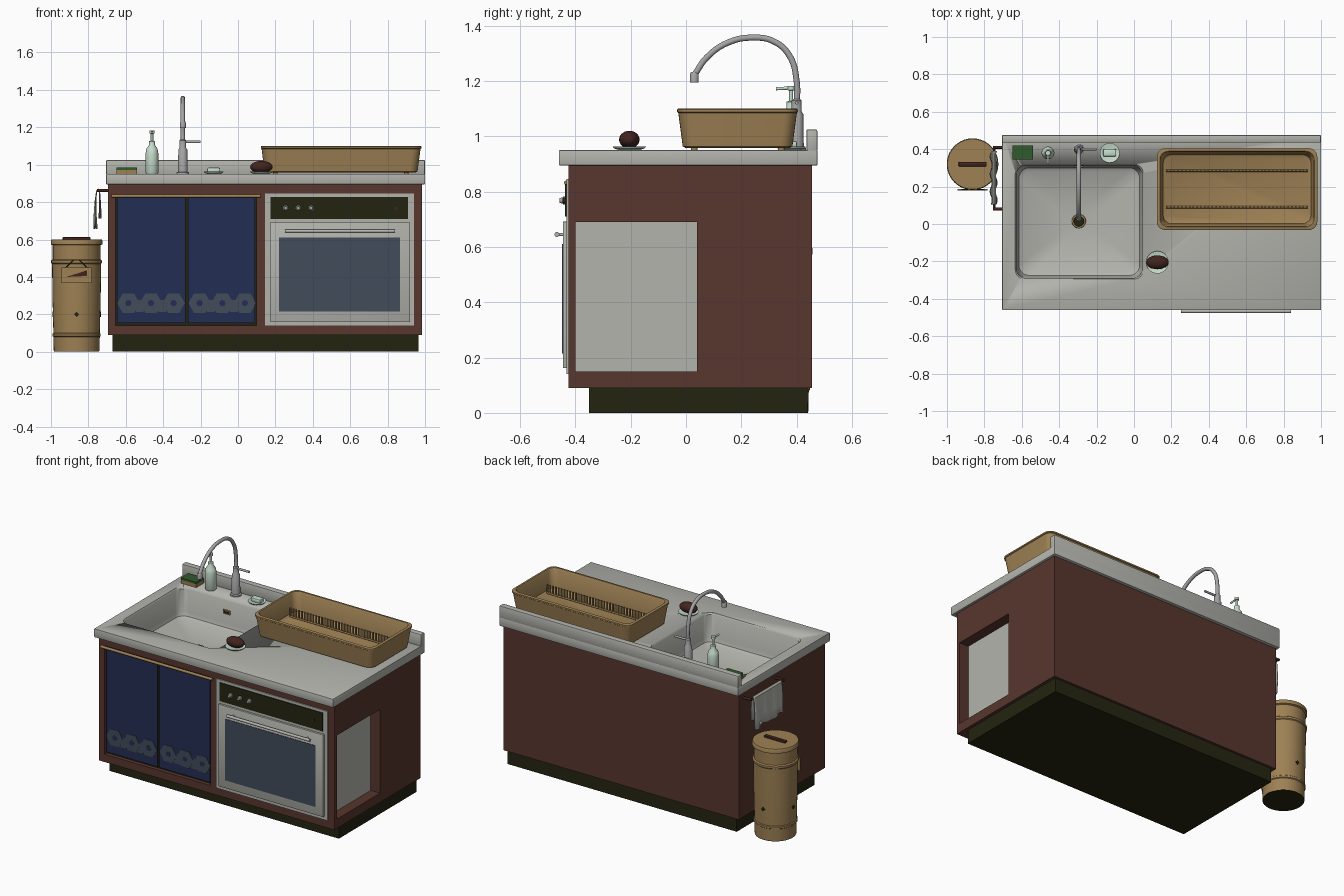
import bpy, bmesh, math
from mathutils import Vector, Matrix

if "Cube" in bpy.data.objects:
    bpy.data.objects.remove(bpy.data.objects["Cube"], do_unlink=True)


def material(name, *rgb):
    lin = [((c / 255 + 0.055) / 1.055) ** 2.4 for c in rgb] + [1]
    m = bpy.data.materials.new(name)
    m.use_nodes = True
    m.diffuse_color = lin
    m.node_tree.nodes["Principled BSDF"].inputs["Base Color"].default_value = lin
    return m


STONE = material("pale stone", 180, 180, 174)
STEEL = material("steel grey", 165, 165, 165)
WOOD = material("red brown wood", 88, 54, 46)
MAROON = material("dark maroon", 66, 36, 31)
NAVY = material("navy cloth", 34, 45, 84)
SLATE = material("slate blue", 65, 76, 90)
DARK = material("dark olive", 36, 36, 17)
TAN = material("tan", 158, 129, 84)
MINT = material("pale mint", 200, 222, 205)
GREEN = material("sponge green", 48, 90, 44)


def finish(name, bm, mat, smooth=True):
    bmesh.ops.recalc_face_normals(bm, faces=bm.faces)
    me = bpy.data.meshes.new(name)
    bm.to_mesh(me)
    bm.free()
    ob = bpy.data.objects.new(name, me)
    bpy.context.collection.objects.link(ob)
    me.materials.append(mat)
    if smooth:
        activate(ob)
        bpy.ops.object.shade_smooth_by_angle(angle=math.radians(35))
    return ob


def activate(ob):
    bpy.ops.object.select_all(action='DESELECT')
    ob.select_set(True)
    bpy.context.view_layer.objects.active = ob


def box(name, mat, x0, x1, y0, y1, z0, z1, bevel=0):
    bm = bmesh.new()
    size = Matrix.Diagonal((x1 - x0, y1 - y0, z1 - z0, 1))
    mid = Matrix.Translation(((x0 + x1) / 2, (y0 + y1) / 2, (z0 + z1) / 2))
    bmesh.ops.create_cube(bm, size=1, matrix=mid @ size)
    if bevel:
        bmesh.ops.bevel(bm, geom=bm.edges[:], offset=bevel, segments=2, profile=0.5, affect='EDGES')
    return finish(name, bm, mat, bevel > 0)


def loft(name, mat, loops, matrix=None, caps=(True, True)):
    bm = bmesh.new()
    rings = [[bm.verts.new(p) for p in lp] for lp in loops]
    n = len(rings[0])
    for a, b in zip(rings, rings[1:]):
        for i in range(n):
            j = (i + 1) % n
            bm.faces.new((a[i], a[j], b[j], b[i]))
    if caps[0]:
        bm.faces.new(rings[0])
    if caps[1]:
        bm.faces.new(rings[-1])
    if matrix:
        bm.transform(matrix)
    return finish(name, bm, mat)


def round_rect(x0, x1, y0, y1, r, z, inset=0, n=6):
    x0, x1, y0, y1 = x0 + inset, x1 - inset, y0 + inset, y1 - inset
    pts = []
    corners = [(x1 - r, y1 - r), (x0 + r, y1 - r), (x0 + r, y0 + r), (x1 - r, y0 + r)]
    for k, (cx, cy) in enumerate(corners):
        for i in range(n + 1):
            a = math.pi / 2 * (k + i / n)
            pts.append((cx + r * math.cos(a), cy + r * math.sin(a), z))
    return pts


def lathe(name, mat, profile, at, n=32, rot=None):
    loops = [[(r * math.cos(math.tau * i / n), r * math.sin(math.tau * i / n), z)
              for i in range(n)] for r, z in profile]
    return loft(name, mat, loops, Matrix.Translation(at) @ (rot or Matrix()))


def tube(name, mat, pts, r, smooth=False):
    cu = bpy.data.curves.new(name, 'CURVE')
    cu.dimensions = '3D'
    cu.bevel_depth, cu.bevel_resolution, cu.use_fill_caps = r, 3, True
    sp = cu.splines.new('BEZIER' if smooth else 'POLY')
    dots = sp.bezier_points if smooth else sp.points
    dots.add(len(pts) - 1)
    for d, p in zip(dots, pts):
        d.co = p if smooth else (*p, 1)
        if smooth:
            d.handle_left_type = d.handle_right_type = 'AUTO'
    cu.materials.append(mat)
    ob = bpy.data.objects.new(name, cu)
    bpy.context.collection.objects.link(ob)
    activate(ob)
    bpy.ops.object.convert(target='MESH')
    bpy.ops.object.shade_smooth_by_angle(angle=math.radians(40))


def cut(ob, cutter):
    activate(ob)
    md = ob.modifiers.new("cut", 'BOOLEAN')
    md.object, md.operation, md.solver = cutter, 'DIFFERENCE', 'EXACT'
    bpy.ops.object.modifier_apply(modifier="cut")
    bpy.data.objects.remove(cutter, do_unlink=True)


FACE_FRONT = Matrix.Rotation(math.pi / 2, 4, 'X')   # lathe axis towards -y

# Cabinet, plinth and worktop with openings
SINK = (-0.635, 0.05, -0.295, 0.32)
box("plinth", DARK, -0.67, 0.965, -0.35, 0.44, 0, 0.09)
cabinet = box("cabinet", WOOD, -0.695, 0.985, -0.425, 0.455, 0.09, 0.895)
cut(cabinet, box("cutter", WOOD, -0.655, 0.1, -0.5, -0.38, 0.14, 0.84))
cut(cabinet, box("cutter", WOOD, 0.915, 1.1, -0.40, 0.04, 0.15, 0.69))
cut(cabinet, box("cutter", WOOD, -0.65, 0.065, -0.31, 0.335, 0.7, 1))
counter = box("worktop", STONE, -0.705, 1, -0.46, 0.475, 0.895, 0.95, 0.003)
cut(counter, loft("cutter", STONE, [round_rect(*SINK, 0.05, z) for z in (0.8, 1.1)]))
box("backsplash", STONE, -0.705, 1, 0.435, 0.475, 0.945, 1.025, 0.006)

# Sink basin, drain and overflow
steps = [(0, 0.05, 0.949), (0.006, 0.05, 0.94), (0.012, 0.055, 0.80), (0.02, 0.055, 0.775),
         (0.04, 0.05, 0.762)]
basin = [round_rect(*SINK, r, z, i) for i, r, z in steps]
basin.append(round_rect(-0.33, -0.26, -0.02, 0.05, 0.034, 0.75))
loft("sink_basin", STONE, basin, caps=(False, True))
lathe("drain_ring", TAN, [(0.038, 0), (0.036, 0.008), (0.028, 0.008)], (-0.295, 0.015, 0.75))
lathe("drain_hole", DARK, [(0.028, 0), (0.026, 0.002)], (-0.295, 0.015, 0.758))
box("overflow_plate", TAN, -0.32, -0.27, 0.302, 0.311, 0.86, 0.885)
box("overflow_slot", DARK, -0.31, -0.28, 0.299, 0.304, 0.867, 0.878)

# Curtains with a flower border, hung on a rod
box("curtain_bay_back", DARK, -0.655, 0.1, -0.40, -0.38, 0.14, 0.84)
for side, x0, x1 in (("right", -0.647, -0.282), ("left", -0.266, 0.092)):
    box(side + "_curtain", NAVY, x0, x1, -0.418, -0.41, 0.155, 0.825)
    for i in range(5):
        big = i % 2 == 0
        r = 0.06 if big else 0.038
        at = (x0 + 0.061 + i * 0.0605, -0.418, 0.26 if big else 0.245)
        lathe(side + "_flower", SLATE, [(r, 0), (r, 0.002 if big else 0.001)], at, 6, FACE_FRONT)
        if big:
            lathe(side + "_flower_centre", NAVY, [(0.017, 0), (0.017, 0.003)], at, 8, FACE_FRONT)
tube("curtain_rod", TAN, [(-0.675, -0.432, 0.832), (0.12, -0.432, 0.832)], 0.009)

# Oven
box("oven_frame", STONE, 0.145, 0.94, -0.432, -0.40, 0.14, 0.845)
box("oven_side", STONE, 0.90, 0.919, -0.40, 0.04, 0.15, 0.69)
box("control_panel", DARK, 0.175, 0.91, -0.438, -0.43, 0.71, 0.828)
box("oven_door", STONE, 0.17, 0.92, -0.445, -0.43, 0.162, 0.692, 0.003)
box("oven_window", SLATE, 0.22, 0.865, -0.448, -0.44, 0.215, 0.61)
for x in (0.255, 0.322, 0.39):
    lathe("oven_knob", STEEL, [(0.015, 0), (0.014, 0.006), (0.011, 0.008), (0.009, 0.02)],
          (x, -0.438, 0.768), 16, FACE_FRONT)
lathe("oven_button", MAROON, [(0.01, 0), (0.01, 0.006)], (0.845, -0.438, 0.768), 12, FACE_FRONT)
tube("oven_handle", STONE, [(0.25, -0.467, 0.645), (0.84, -0.467, 0.645)], 0.009)
for x in (0.28, 0.81):
    tube("oven_handle_post", STONE, [(x, -0.44, 0.645), (x, -0.465, 0.645)], 0.006)

# Tap
X, Y = -0.295, 0.40
lathe("tap_body", STEEL, [(0.034, 0.95), (0.034, 0.958), (0.026, 0.962), (0.024, 1.08),
                          (0.018, 1.09), (0.018, 1.13), (0.012, 1.135)], (X, Y, 0))
arch = [(0.40, 1.1), (0.40, 1.2), (0.375, 1.29), (0.32, 1.342), (0.24, 1.357),
        (0.15, 1.338), (0.075, 1.285), (0.032, 1.225)]
tube("tap_spout", STEEL, [(X, y, z) for y, z in arch], 0.0115, True)
lathe("tap_nozzle", STEEL, [(0.016, 1.195), (0.016, 1.225), (0.012, 1.232)], (X, 0.03, 0), 20)
tube("tap_lever", STEEL, [(X, Y, 1.122), (X + 0.095, Y, 1.122)], 0.007)

# Soap dispenser
lathe("soap_bottle", MINT, [(0.03, 0.95), (0.034, 0.956), (0.034, 1.06), (0.03, 1.085), (0.016, 1.105),
                            (0.016, 1.125), (0.007, 1.128), (0.007, 1.165), (0.013, 1.167),
                            (0.013, 1.182)], (-0.46, 0.38, 0))
tube("soap_spout", MINT, [(-0.46, 0.38, 1.175), (-0.46, 0.325, 1.172)], 0.006)

# Sponge, soap dish and scrubber on its saucer
box("sponge_base", TAN, -0.65, -0.54, 0.345, 0.42, 0.95, 0.972)
box("sponge_pad", GREEN, -0.65, -0.54, 0.345, 0.42, 0.972, 0.985)
SAUCER = [(0.035, 0.95), (0.055, 0.956), (0.06, 0.963), (0.054, 0.962), (0.035, 0.957)]
lathe("scrubber_saucer", MINT, SAUCER, (0.125, -0.205, 0))
lathe("soap_dish", MINT, [(r * 0.88, z) for r, z in SAUCER], (-0.13, 0.38, 0))
box("soap_bar", MINT, -0.165, -0.095, 0.36, 0.402, 0.957, 0.984, 0.008)
bm = bmesh.new()
bmesh.ops.create_uvsphere(bm, u_segments=24, v_segments=14, radius=1, matrix=Matrix.Translation(
    (0.125, -0.205, 0.988)) @ Matrix.Diagonal((0.06, 0.037, 0.032, 1)))
finish("scrubber", bm, MAROON)

# Dish tray with two rows of pegs
TRAY = (0.122, 0.98, -0.032, 0.405)
walls = [(0.03, 0.958), (0.02, 0.964), (0.004, 1.085), (0, 1.088), (0, 1.097), (0.004, 1.1),
         (0.016, 1.1), (0.02, 1.094), (0.034, 0.982), (0.042, 0.976)]
loft("dish_tray", TAN, [round_rect(*TRAY, 0.045, z, i) for i, z in walls])
for y in (0.09, 0.285):
    tube("peg_rail", TAN, [(0.17, y, 0.98), (0.93, y, 0.98)], 0.006)
    for i in range(38):
        x = 0.175 + i * 0.0203
        box("peg", TAN, x - 0.004, x + 0.004, y - 0.004, y + 0.004, 0.976, 1.035)
for x in (0.2, 0.9):
    for y in (0.03, 0.345):
        lathe("tray_foot", TAN, [(0.012, 0.949), (0.012, 0.962)], (x, y, 0), 12)

# Towel rail on the cabinet side with a draped towel
for y in (0.08, 0.41):
    tube("rail_bracket", MAROON, [(-0.69, y, 0.862), (-0.755, y, 0.862)], 0.008)
tube("towel_rail", MAROON, [(-0.748, 0.075, 0.862), (-0.748, 0.415, 0.862)], 0.007)
drape = [(-0.735, 0.72), (-0.736, 0.80), (-0.738, 0.862), (-0.748, 0.873), (-0.758, 0.862),
         (-0.764, 0.80), (-0.766, 0.73), (-0.764, 0.665)]
bm = bmesh.new()
cols = []
for i in range(25):
    y = 0.105 + i * 0.0118
    cols.append([bm.verts.new((x + 0.5 * (0.873 - z) * 0.08 * math.sin(i * 0.8), y,
                               z + 0.008 * math.sin(i * 0.5) * (z < 0.75))) for x, z in drape])
for a, b in zip(cols, cols[1:]):
    for k in range(len(drape) - 1):
        bm.faces.new((a[k], a[k + 1], b[k + 1], b[k]))
towel = finish("towel", bm, STONE)
towel.modifiers.new("thickness", 'SOLIDIFY').thickness = 0.004

# Bin with lid, vent holes and a hanging sign
BX, BY = -0.863, 0.32
lathe("bin", TAN, [(0.122, 0.003), (0.124, 0.08), (0.129, 0.084), (0.129, 0.096), (0.124, 0.1),
                   (0.129, 0.3), (0.131, 0.47), (0.136, 0.475), (0.136, 0.488), (0.128, 0.494),
                   (0.128, 0.57), (0.138, 0.574), (0.138, 0.594), (0.134, 0.6)], (BX, BY, 0), 40)
lathe("bin_base", DARK, [(0.121, 0), (0.121, 0.004)], (BX, BY, 0), 40)
box("bin_lid_handle", MAROON, BX - 0.075, BX + 0.075, BY - 0.012, BY + 0.012, 0.598, 0.613, 0.004)
for k in range(4):
    spin = Matrix.Rotation(k * math.pi / 2, 4, 'Z')
    at = Vector((BX, BY, 0.2)) + spin @ Vector((0, -0.124, 0))
    lathe("bin_vent", DARK, [(0.014, 0), (0.014, 0.006)], at, 4, spin @ FACE_FRONT)
box("bin_sign", TAN, BX - 0.08, BX + 0.08, 0.18, 0.186, 0.368, 0.45)
for s in (-1, 1):
    tube("sign_string", DARK, [(BX + s * 0.058, 0.183, 0.448), (BX + s * 0.015, 0.187, 0.492)], 0.003)
mark = [(BX - 0.055, 0.40), (BX + 0.055, 0.405), (BX + 0.055, 0.435)]
loft("sign_mark", MAROON, [[(x, y, z) for x, z in mark] for y in (0.178, 0.182)])
